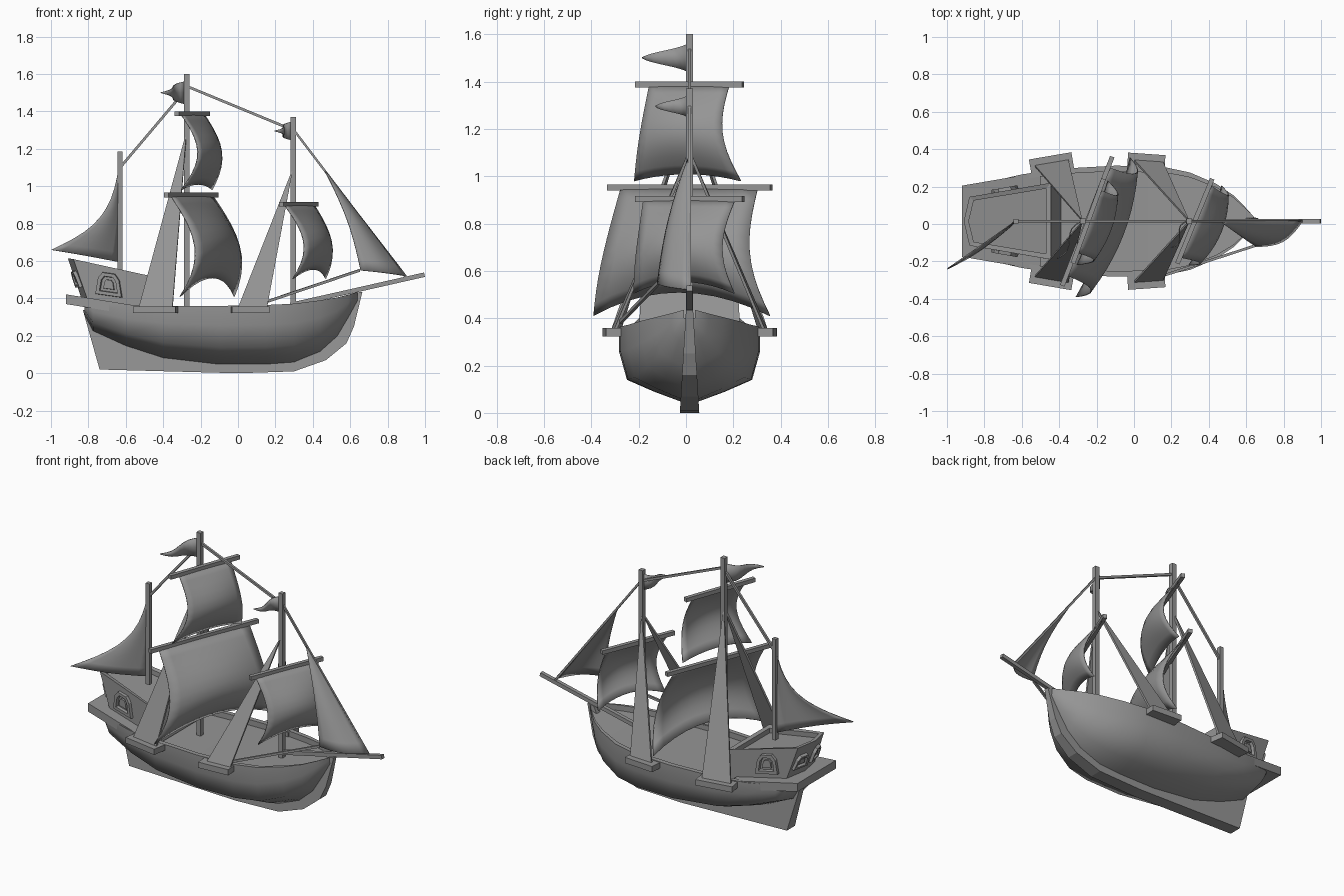
import bpy, bmesh
from math import sin, cos, pi, radians
from mathutils import Vector, Matrix

cube = bpy.data.objects.get("Cube")
if cube:
    bpy.data.objects.remove(cube, do_unlink=True)

MID = 0.015  # centreline of the ship

grey = bpy.data.materials.new("plain grey")
grey.use_nodes = True
colour = (0.3, 0.3, 0.3, 1)
grey.diffuse_color = colour
grey.node_tree.nodes["Principled BSDF"].inputs["Base Color"].default_value = colour


def finish(name, bm, smooth=None, thickness=0):
    bmesh.ops.remove_doubles(bm, verts=bm.verts, dist=0.0005)
    bmesh.ops.recalc_face_normals(bm, faces=bm.faces)
    mesh = bpy.data.meshes.new(name)
    bm.to_mesh(mesh)
    bm.free()
    mesh.materials.append(grey)
    if smooth:
        mesh.shade_smooth()
        mesh.set_sharp_from_angle(angle=radians(smooth))
    obj = bpy.data.objects.new(name, mesh)
    obj.location.y = MID
    bpy.context.collection.objects.link(obj)
    if thickness:
        mod = obj.modifiers.new("thickness", 'SOLIDIFY')
        mod.thickness = thickness
        mod.offset = 0
    return obj


def loft(name, rings, caps=True, closed=False, smooth=None):
    """Skin a list of equal closed rings."""
    bm = bmesh.new()
    vs = [[bm.verts.new(p) for p in ring] for ring in rings]
    pairs = list(zip(vs, vs[1:])) + ([(vs[-1], vs[0])] if closed else [])
    for a, b in pairs:
        for i in range(len(a)):
            j = (i + 1) % len(a)
            bm.faces.new((a[i], a[j], b[j], b[i]))
    if caps:
        bm.faces.new(vs[0])
        bm.faces.new(vs[-1])
    return finish(name, bm, smooth)


def sheet(name, rows, smooth=60, thickness=0.006):
    """Thin cloth from a grid of points."""
    bm = bmesh.new()
    vs = [[bm.verts.new(p) for p in row] for row in rows]
    for a, b in zip(vs, vs[1:]):
        for i in range(len(a) - 1):
            bm.faces.new((a[i], a[i + 1], b[i + 1], b[i]))
    return finish(name, bm, smooth, thickness)


def beam(name, a, b, w):
    """Square bar between two points."""
    a, b = Vector(a), Vector(b)
    bm = bmesh.new()
    turn = (b - a).to_track_quat('Z', 'Y').to_matrix().to_4x4()
    size = Matrix.Diagonal((w, w, (b - a).length, 1))
    bmesh.ops.create_cube(bm, size=1, matrix=Matrix.Translation((a + b) / 2) @ turn @ size)
    return finish(name, bm)


# Hull: x, half breadth, bottom, sheer
stations = [(-.82, .19, .31, .39), (-.775, .21, .225, .38), (-.6, .25, .145, .365),
            (-.4, .28, .08, .36), (-.1, .297, .045, .36), (.15, .292, .045, .365),
            (.3, .26, .055, .372), (.44, .2, .11, .39), (.53, .14, .19, .405),
            (.59, .08, .29, .42), (.64, .025, .38, .435)]
rings = []
for x, h, b, t in stations:
    H = t - b
    side = [(.9 * h, t - .035), (.9 * h, t), (h, t), (h, t - .33 * H),
            (.89 * h, b + .3 * H), (.5 * h, b + .14 * H), (.1 * h, b)]
    rings.append([(x, y, z) for y, z in side] + [(x, -y, z) for y, z in reversed(side)])
loft("hull", rings, smooth=55)

# Keel and stem, thicker towards the bottom
outer = [(-.83, .34), (-.74, .02), (0, 0), (.3, .01), (.47, .07), (.58, .16), (.62, .25), (.665, .435)]
inner = [(-.74, .32), (-.68, .25), (0, .07), (.25, .08), (.4, .13), (.49, .2), (.55, .29), (.62, .43)]
strip = []
for (x, z), (u, w) in zip(outer, inner):
    k, m = .015 + .06 * (.435 - z), .015 + .06 * (.435 - w)
    strip.append([(x, k, z), (x, -k, z), (u, -m, w), (u, m, w)])
loft("keel", strip)

# Ledge around the stern
loft("stern_ledge", [[(x, -y, z), (x, y, z), (x, y, z + .052), (x, -y, z + .052)]
                     for x, y, z in [(-.92, .19, .37), (-.5, .262, .302)]])

# Stern castle with a sunken deck
def castle_ring(pts):
    return pts + [(x, -y, z) for x, y, z in reversed(pts[1:])]

low = castle_ring([(-.83, 0, .38), (-.8, .14, .38), (-.39, .215, .33)])
high = castle_ring([(-.91, 0, .615), (-.88, .13, .61), (-.445, .205, .515)])
rim = [(-.67 + (x + .67) * .89, y * .85, z - .005) for x, y, z in high]
floor = [(x, y, z - .03) for x, y, z in rim]
loft("stern_castle", [low, high, rim, floor])


# Window surrounds: raised arched frames on the castle walls
def window(name, centre, u, w, size, s):
    u, w, c = Vector(u).normalized(), Vector(w).normalized(), Vector(centre)
    n = w.cross(u).normalized()
    arch = [(-.075, -.062), (.075, -.062), (.06, .03), (.035, .062), (-.035, .062), (-.06, .03)]

    def ring(k, lift):
        pts = [c + (u * a + w * b) * k * size + n * lift for a, b in arch]
        return [(p.x, p.y * s, p.z) for p in pts]
    loft(name, [ring(1, -.01), ring(.95, .018), ring(.66, .018), ring(.6, -.01)], False, True)
    loft(name + "_pane", [ring(.42, -.01), ring(.38, .012)])


for side, s in (("left", 1), ("right", -1)):
    window(side + "_window", (-.69, .162, .475), (.42, .075, -.06), (0, 0, 1), 1, s)
    window(side + "_stern_window", (-.857, .068, .505), (.03, .14, 0), (-.08, 0, .22), .75, s)

    # Shroud plates and the channels that carry them
    for label, x, off, yaw, x0, x1, top in (("main", -.44, .3, .17, -.53, -.35, (-.275, 0, 1.29)),
                                            ("fore", .065, .31, -.07, 0, .155, (.295, 0, 1.1))):
        bm = bmesh.new()
        place = Matrix.Translation((x, s * off, .34)) @ Matrix.Rotation(s * yaw, 4, 'Z')
        bmesh.ops.create_cube(bm, size=1, matrix=place @ Matrix.Diagonal((.23 if yaw > 0 else .2, .1, .036, 1)))
        finish(f"{side}_{label}_channel", bm)
        bm = bmesh.new()
        y0, y1 = (s * (off + (q - x) * yaw + .01) for q in (x0, x1))
        bm.faces.new([bm.verts.new(p) for p in ((x0, y0, .35), (x1, y1, .35), top)])
        finish(f"{side}_{label}_shroud", bm, None, .012)

# Masts, bowsprit and stays
for name, x, z0, z1, w in (("main_mast", -.275, .31, 1.6, .03), ("fore_mast", .295, .31, 1.37, .028),
                           ("mizzen_mast", -.63, .55, 1.185, .026)):
    beam(name, (x, 0, z0), (x, 0, z1), w)
beam("bowsprit", (.28, 0, .365), (.997, 0, .527), .024)
beam("mizzen_stay", (-.63, 0, 1.1), (-.275, 0, 1.52), .014)
beam("main_stay", (-.275, 0, 1.535), (.295, 0, 1.3), .014)
beam("fore_stay", (.295, 0, 1.305), (.9, 0, .51), .012)
beam("jib_sheet", (.16, -.29, .385), (.65, -.13, .55), .014)


# Yards and billowing square sails, drawn in at the waist
def square_sail(name, x, ztop, zbot, yaw, yard, wtop, wbot, belly, crown, turns, arch):
    along = Vector((sin(yaw), cos(yaw), 0))
    ahead = Vector((cos(yaw), -sin(yaw), 0))
    hub = Vector((x, 0, ztop))
    beam(name + "_yard", hub - along * yard, hub + along * yard, .025)
    rows = []
    for i in range(11):
        v = i / 10
        row = []
        for j in range(11):
            u = j / 5 - 1
            p = hub + along * u * (wtop + (wbot - wtop) * v - .025 * sin(pi * v))
            p += ahead * sin(turns * pi * v) * (belly + crown * (1 - u * u))
            p.z -= v * (ztop - zbot - arch * (1 - u * u))
            row.append(p)
        rows.append(row)
    sheet(name + "_sail", rows)


square_sail("main_course", -.25, .953, .41, .37, .37, .31, .4, .155, .05, .8, .1)
square_sail("main_top", -.245, 1.388, .98, .35, .24, .18, .24, .1, .03, .92, .03)
square_sail("fore_course", .325, .904, .505, .39, .245, .21, .23, .112, .04, .82, .05)


# Three-cornered sails
def corner_sail(name, a, b, c, belly, leech):
    a, b, c, belly, leech = map(Vector, (a, b, c, belly, leech))
    rows = []
    for i in range(11):
        v = i / 10
        rows.append([a + (b.lerp(c, j / 8) - a) * v + belly * sin(pi * j / 8) * v
                     + leech * sin(pi * v) * j / 8 for j in range(9)])
    sheet(name, rows)


corner_sail("jib", (.46, 0, 1.09), (.9, 0, .52), (.655, -.135, .55), (.02, -.04, 0), (.025, -.02, 0))
corner_sail("mizzen_sail", (-.635, 0, 1.11), (-.64, 0, .595), (-.998, -.255, .66),
            (.01, -.02, 0), (.08, .055, -.05))


# Waving pennants
def pennant(name, x, z, length, h):
    out, across = Vector((-.55, -.83, 0)), Vector((-.83, .55, 0))
    rows = []
    for i in range(9):
        t = i / 8
        p = Vector((x, 0, z)) + out * length * t + across * sin(2 * pi * t) * .022
        up = Vector((0, 0, h * (1 - t) + .002))
        rows.append([p - up, p, p + up])
    sheet(name, rows)


pennant("main_pennant", -.28, 1.5, .24, .06)
pennant("fore_pennant", .29, 1.295, .17, .048)
